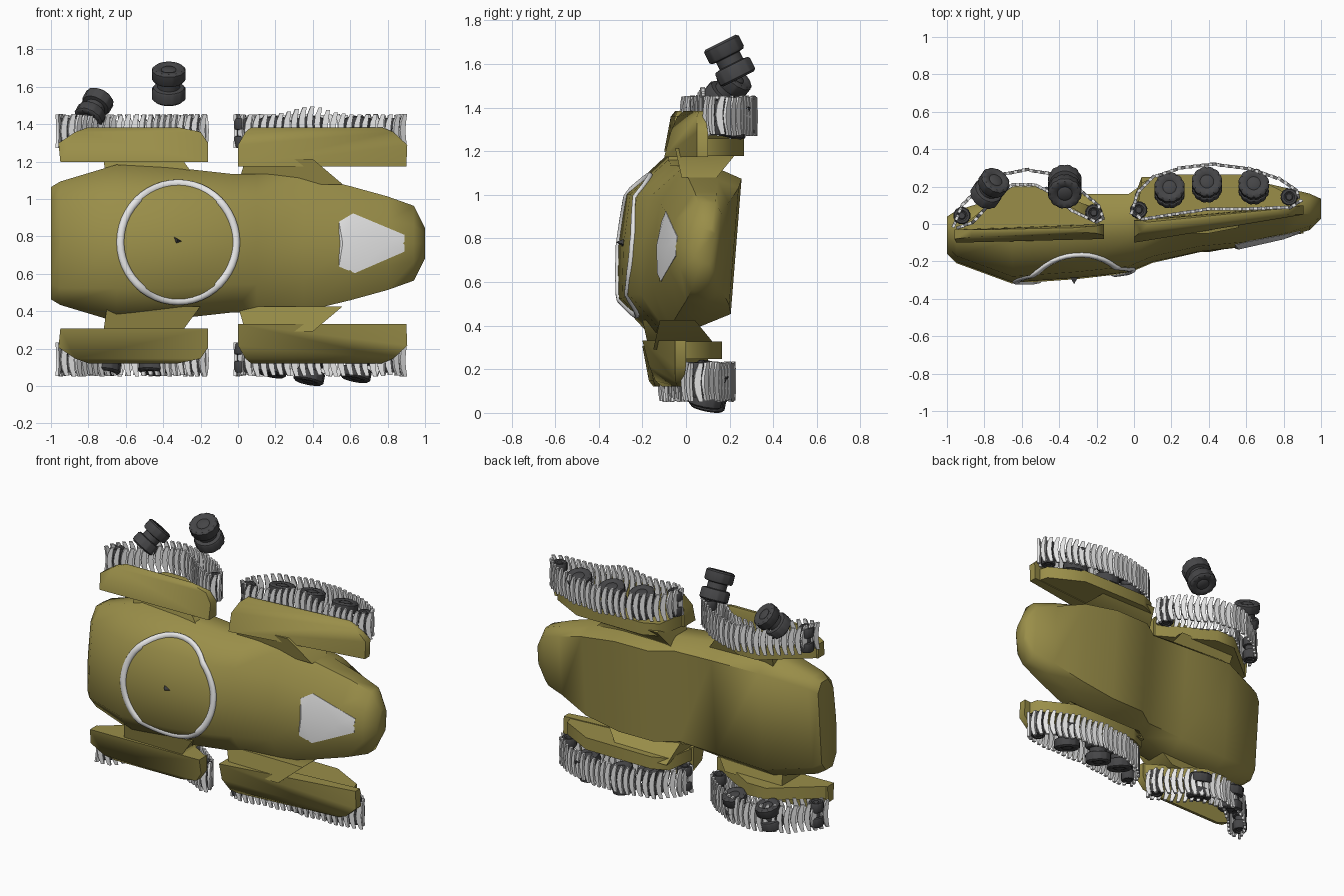
import bpy, bmesh, math
from mathutils import Vector, Matrix
from mathutils.bvhtree import BVHTree

if "Cube" in bpy.data.objects:
    bpy.data.objects.remove(bpy.data.objects["Cube"])

ZC = 0.754          # centre line of the vehicle (it lies on its side)
LEAN = 0.10         # sideways lean between upper and lower running gear


def material(name, rgb):
    m = bpy.data.materials.new(name)
    m.diffuse_color = (*rgb, 1)
    m.use_nodes = True
    m.node_tree.nodes["Principled BSDF"].inputs["Base Color"].default_value = m.diffuse_color
    return m


OLIVE = material("olive", (0.32, 0.27, 0.066))
WHITE = material("light_grey", (0.84, 0.84, 0.84))
DARK = material("dark_grey", (0.06, 0.06, 0.063))


def finish(bm, name, mat, angle=40):
    bmesh.ops.recalc_face_normals(bm, faces=bm.faces)
    me = bpy.data.meshes.new(name)
    bm.to_mesh(me)
    bm.free()
    me.materials.append(mat)
    ob = bpy.data.objects.new(name, me)
    bpy.context.collection.objects.link(ob)
    bpy.ops.object.select_all(action='DESELECT')
    ob.select_set(True)
    bpy.context.view_layer.objects.active = ob
    bpy.ops.object.shade_smooth_by_angle(angle=math.radians(angle))
    return ob


def loft(bm, rings, cap=True):
    vs = [[bm.verts.new(p) for p in r] for r in rings]
    n = len(vs[0])
    for a, b in zip(vs, vs[1:]):
        for i in range(n):
            bm.faces.new((a[i], a[(i + 1) % n], b[(i + 1) % n], b[i]))
    if cap:
        bm.faces.new(vs[0])
        bm.faces.new(vs[-1])


def hull_of(points, name, mat, angle=40):
    bm = bmesh.new()
    for p in points:
        bm.verts.new(p)
    r = bmesh.ops.convex_hull(bm, input=bm.verts)
    junk = [g for g in set(r["geom_interior"] + r["geom_unused"]) if isinstance(g, bmesh.types.BMVert)]
    bmesh.ops.delete(bm, geom=junk, context='VERTS')
    return finish(bm, name, mat, angle)


def side(p, upper):
    """Upper-side point, or its leaned mirror image on the lower side."""
    x, y, z = p
    return (x, y, z) if upper else (x, y - LEAN, 2 * ZC - z)


# Hull: x, roof half width, roof y, half width, shoulder y, sill y, belly half width, belly y
sections = [
    (-1.00, .22, -.14, .30, -.09, -.02, .24, .02),
    (-.95, .24, -.19, .33, -.11, .00, .27, .05),
    (-.65, .24, -.300, .42, -.12, .02, .33, .14),
    (-.30, .24, -.275, .40, -.11, .03, .32, .135),
    (-.03, .22, -.245, .37, -.10, .04, .31, .135),
    (.10, .22, -.19, .37, -.07, .08, .31, .225),
    (.35, .20, -.135, .365, -.04, .10, .31, .23),
    (.60, .16, -.108, .305, -.01, .12, .27, .22),
    (.80, .12, -.060, .25, .02, .12, .20, .18),
    (.94, .10, -.020, .20, .04, .12, .15, .15),
    (1.0, .05, .04, .08, .07, .11, .06, .13)]
bm = bmesh.new()
rings = []
for x, wt, yt, w, ys, yl, wb, yb in sections:
    half = [(wt, yt), (w, ys), (w, yl), (wb, yb)]
    pts = [(0, yt - .012)] + half + [(-a, b) for a, b in reversed(half)]
    rings.append([(x, y + .08 * dz, .765 + dz) for dz, y in pts])
loft(bm, rings)
hull = finish(bm, "hull", OLIVE, 50)
bm = bmesh.new()
bm.from_mesh(hull.data)
surface = BVHTree.FromBMesh(bm)
bm.free()


def drape(x, z, lift):
    hit = surface.ray_cast(Vector((x, -3, z)), Vector((0, 1, 0)))[0]
    return Vector((x, hit.y - lift, z))


# Turret ring lying on the roof, low and flat
bm = bmesh.new()
N, rings = 48, []
for i in range(N + 1):
    a = 2 * math.pi * i / N
    c = drape(-.32 + .31 * math.cos(a), .77 + .315 * math.sin(a), -.002)
    out = Vector((math.cos(a), 0, math.sin(a)))
    rings.append([c + .021 * math.cos(t) * out + .015 * math.sin(t) * Vector((0, 1, 0))
                  for t in (2 * math.pi * k / 10 for k in range(10))])
loft(bm, rings, cap=False)
bmesh.ops.remove_doubles(bm, verts=bm.verts, dist=1e-5)
finish(bm, "turret_ring", WHITE, 60)

# Windscreen
outline = [(.54, .64), (.54, .88), (.615, .925), (.89, .81), (.89, .72), (.625, .605)]
hull_of([drape(x, z, l) for x, z in outline for l in (.004, -.03)] + [drape(.56, .765, .012), drape(.8, .765, .01)],
        "windscreen", WHITE)

# Small roof stud
c = drape(-.32, .785, 0)
hull_of([c + Vector(v) for v in ((-.022, 0, .014), (.02, 0, -.01), (-.012, 0, -.022), (0, -.035, 0))],
        "roof_stud", DARK)

# Track paths in x, y
rear_path = [(-.96, .0), (-.92, .10), (-.82, .20), (-.70, .265), (-.58, .29), (-.45, .27), (-.30, .19),
             (-.19, .10), (-.165, .03), (-.20, .01), (-.33, .07), (-.45, .17), (-.53, .21), (-.65, .21),
             (-.76, .12), (-.86, .01), (-.94, -.02)]
front_path = [(-.01, .07), (.02, .17), (.10, .25), (.25, .30), (.42, .32), (.62, .295), (.78, .24),
              (.87, .18), (.885, .12), (.84, .09), (.60, .08), (.40, .08), (.20, .05), (.04, .025)]


def resample(path, step):
    pts = [Vector(p) for p in path] + [Vector(path[0])]
    total = sum((b - a).length for a, b in zip(pts, pts[1:]))
    n = round(total / step)
    for k in range(n):
        d = total * k / n
        for a, b in zip(pts, pts[1:]):
            seg = (b - a).length
            if d <= seg:
                yield a.lerp(b, d / seg), (b - a).normalized()
                break
            d -= seg


def track(path, name, upper, bulge):
    bm = bmesh.new()
    for k, (p, t) in enumerate(resample(path, .042)):
        n = Vector((-t.y, t.x))
        # the slack inner run sags outward on one track
        dz = .045 * math.exp(-((p.x - .38) / .12) ** 2) if bulge and p.y < .11 else .004 * math.sin(k * 1.3)
        rings = []
        # crescent-shaped links
        for z, bend, w in ((1.275, -.010, .010), (1.32, .002, .015), (1.365, .007, .016),
                           (1.41, .002, .015), (1.452, -.010, .010)):
            c = p + t * bend
            q = [c + t * a + n * b for a, b in ((-w, -.007), (w, -.009), (w, .007), (-w, .009))]
            rings.append([side((v.x, v.y, z + dz), upper) for v in q])
        loft(bm, rings)
    finish(bm, name, WHITE, 35)


def wheel(name, pos, r, axis=(0, 0, 1), width=1.0):
    """Twin-tyre road wheel with notched treads."""
    half = [(0, .092), (.030, .092), (.04, .086), (.055, .094), (.078, .094), (.09, .084),
            (.09, .032), (.082, .022), (.06, .018), (.06, .012)]
    prof = half + [(a, -b) for a, b in reversed(half)]
    M = Matrix.Translation(pos) @ Vector(axis).to_track_quat('Z', 'Y').to_matrix().to_4x4()
    rings = []
    for a, h in prof:
        ring = []
        for i in range(36):
            s = r / .09 * a * (.95 if a > .085 and i % 3 == 0 else 1)
            ang = 2 * math.pi * i / 36
            ring.append(M @ Vector((s * math.cos(ang), s * math.sin(ang), h * width)))
        rings.append(ring)
    bm = bmesh.new()
    loft(bm, rings, cap=False)
    bmesh.ops.remove_doubles(bm, verts=bm.verts, dist=1e-5)
    finish(bm, name, DARK)


# Running gear, both sides
for upper in (True, False):
    tag = "upper" if upper else "lower"

    def block(pts, name):
        hull_of([side(p, upper) for p in pts], f"{tag}_{name}", OLIVE, 60)

    # fenders: z, x range, then top and bottom y at each end
    rear = [(1.20, -.95, -.16, -.10, -.08, -.03, .0), (1.30, -.96, -.16, -.08, -.06, -.03, .0),
            (1.36, -.87, -.20, -.07, -.05, -.03, -.01), (1.385, -.80, -.32, -.05, -.04, -.03, -.02)]
    front = [(1.175, 0, .90, -.10, .05, .02, .10), (1.29, 0, .905, -.07, .05, .02, .10),
             (1.36, .04, .83, -.04, .05, .02, .09), (1.385, .07, .77, -.01, .06, .01, .08)]
    for nm, rows in (("rear_fender", rear), ("front_fender", front)):
        block([p for z, a, b, ta, tb, ba, bb in rows
               for p in ((a, ta, z), (b, tb, z), (a, ba, z), (b, bb, z))], nm)
    # side pods that fill the track loops
    rp = [(-.94, -.03), (-.66, .20), (-.52, .20), (-.18, .0), (-.3, -.05), (-.8, -.06)]
    fp = [(.01, .03), (.04, .22), (.14, .265), (.62, .265), (.84, .15), (.86, .08)]
    block([(x, y, z) for x, y in rp for z in (1.20, 1.28)], "rear_pod")
    block([(x, y, z) for x, y in fp for z in (1.18, 1.26)], "front_pod")
    # arms joining pods to hull
    for nm, a, b in (("rear_arm", (-.72, -.30, -.07, .12), (-.70, -.20, -.10, .08)),
                     ("front_arm", (.04, .40, -.05, .25), (.0, .56, -.02, .14))):
        block([(x, y, z) for q, z in ((a, 1.215), (b, 1.08)) for x in q[:2] for y in q[2:]], nm)
    track(rear_path, f"{tag}_rear_track", upper, False)
    track(front_path, f"{tag}_front_track", upper, upper)
    # end rollers
    for i, (x, y) in enumerate([(-.92, .045), (-.215, .06), (.025, .075), (.83, .145)]):
        wheel(f"{tag}_roller_{i}", side((x, y, 1.355), upper), .047, width=.85)
    # front road wheels, slightly askew
    for i, (x, y) in enumerate([(.19, .18), (.39, .21), (.64, .20)]):
        lo = (1.37, 1.41, 1.395)[i]
        wheel(f"{tag}_front_wheel_{i}", side((x, y, 1.35 if upper else lo), upper), .082,
              (0, .25, 1) if upper else (.2, .2, 1), .85)

# Loose rear wheels that have come away from the upper side
wheel("loose_wheel_a", (-.37, .20, 1.617), .09, (0, -.5, 1))
wheel("loose_wheel_b", (-.77, .19, 1.485), .082, (.45, .65, .8), .9)
# Lower rear wheels
for i, (x, y) in enumerate([(-.70, .12), (-.45, .11)]):
    wheel(f"lower_rear_wheel_{i}", (x, y, .15), .078, (.1, .25, 1), .85)
# Ground contact: rest the lowest tyre on z = 0
obs = bpy.context.scene.objects
low = min(v.co.z for o in obs for v in o.data.vertices)
for o in obs:
    o.location.z -= low * (1 if abs(low) < .02 else 0)
